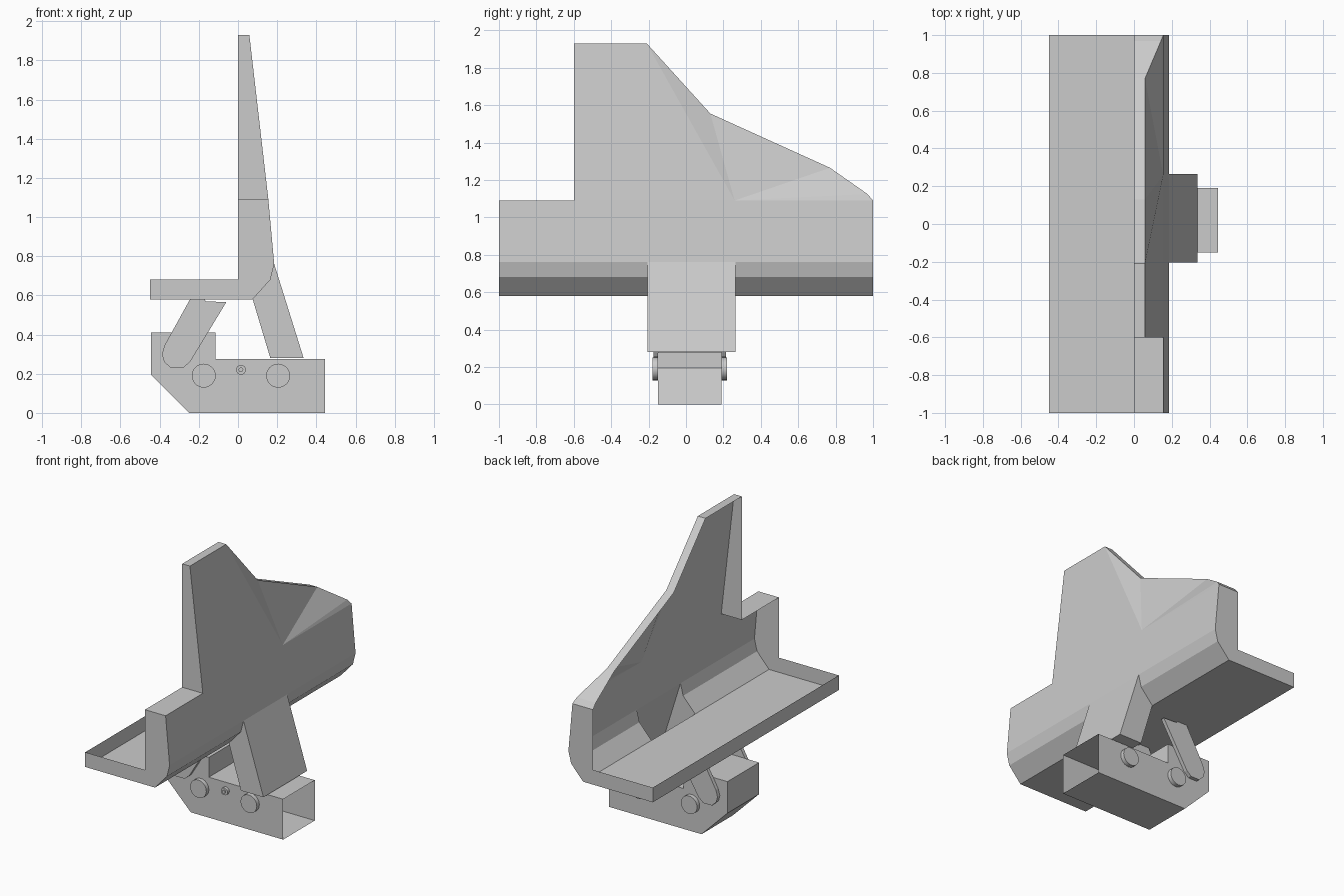
import bpy, math
from mathutils import Matrix

if "Cube" in bpy.data.objects:
    bpy.data.objects.remove(bpy.data.objects["Cube"])


def mesh(name, verts, faces):
    me = bpy.data.meshes.new(name)
    me.from_pydata(verts, [], faces)
    me.update()
    ob = bpy.data.objects.new(name, me)
    bpy.context.collection.objects.link(ob)
    return ob


def sweep(name, profile, y0, y1, skip=(), caps=True):
    """Extrude an (x, z) profile along y; skip leaves chosen sides open."""
    n = len(profile)
    verts = [(x, y, z) for y in (y0, y1) for x, z in profile]
    faces = [(i, (i + 1) % n, n + (i + 1) % n, n + i)
             for i in range(n) if i not in skip]
    if caps:
        faces += [tuple(range(n))[::-1], tuple(range(n, 2 * n))]
    return mesh(name, verts, faces)


def cylinder(name, x, y, z, r, depth, sides=24):
    bpy.ops.mesh.primitive_cylinder_add(vertices=sides, radius=r, depth=depth,
                                        location=(x, y, z),
                                        rotation=(math.pi / 2, 0, 0))
    bpy.context.object.name = name
    bpy.ops.object.shade_smooth_by_angle()


LEG0, LEG1 = -0.205, 0.265      # leg width
BOX0, BOX1 = -0.15, 0.19        # foot width

# open tray floor and lip
mesh("tray",
     [(x, y, z) for y in (-1, 1) for x, z in ((-.45, .68), (-.45, .58), (.075, .58))],
     [(0, 1, 4, 3), (1, 2, 5, 4)])

# L-shaped end walls
section = [(0, 1.09), (0, .68), (-.45, .68), (-.45, .58), (.075, .58),
           (.165, .68), (.185, .76), (.155, 1.09)]
for name, y in (("end_wall_front", -1), ("end_wall_back", 1)):
    mesh(name, [(x, y, z) for x, z in section],
         [tuple(range(8)) if y < 0 else tuple(range(8))[::-1]])

# chamfered lower edge, interrupted by the leg
for name, a, b in (("chamfer_front", -1, LEG0), ("chamfer_back", LEG1, 1)):
    sweep(name, section[4:7], a, b, skip=(2,), caps=False)

# main face band
mesh("face_band", [(.185, -1, .76), (.185, 1, .76), (.155, 1, 1.09), (.155, -1, 1.09)],
     [(0, 1, 2, 3)])

# raised fin: outline as (x, y, z), with faceted face and rim back to x = 0
fin = [(.155, -1, 1.09), (.155, -.6, 1.09), (.058, -.6, 1.93), (.058, -.21, 1.93),
       (.058, .13, 1.555), (.058, .77, 1.265), (.143, .97, 1.125), (.155, 1, 1.09)]
mesh("fin_face", fin + [(.155, .26, 1.09)],
     [(1, 3, 2), (1, 8, 3), (8, 4, 3), (8, 5, 4), (8, 6, 5), (8, 7, 6)])
n = len(fin)
mesh("fin_rim", fin + [(0, y, z) for x, y, z in fin],
     [(i, i + 1, n + i + 1, n + i) for i in range(n - 1)])

# hollow leg, open at the top into the body
sweep("leg", [(.185, .76), (.335, .28), (.165, .28), (.075, .58), (.165, .68)],
      LEG0, LEG1, skip=(3, 4), caps=False)
for name, y in (("leg_side_front", LEG0), ("leg_side_back", LEG1)):
    mesh(name, [(x, y, z) for x, z in
                ((.185, .76), (.335, .28), (.165, .28), (.075, .58), (.165, .68))],
         [(0, 1, 2, 3, 4) if y > 0 else (4, 3, 2, 1, 0)])

# hollow foot, open at the +x end
sweep("foot", [(-.445, .41), (-.115, .41), (-.115, .275), (.445, .275),
               (.445, 0), (-.25, 0), (-.445, .195)], BOX0, BOX1, skip=(3,))

# rounded link arms and bolts on both sides
arm = [(-.06, .565), (-.165, .57), (-.17, .58), (-.245, .58), (-.375, .345),
       (-.388, .30), (-.378, .262), (-.345, .23), (-.28, .23), (-.245, .26)]
for side, y, s in (("front", BOX0, -1), ("back", BOX1, 1)):
    sweep("arm_" + side, arm, min(y, y + s * .025), max(y, y + s * .025))
    for i, x in enumerate((-.175, .205)):
        cylinder(f"bolt_{side}_{i}", x, y + s * .014, .19, .061, .028)

# small pin on the front
cylinder("pin_collar", .015, BOX0 - .01, .22, .025, .02, 16)
cylinder("pin", .015, BOX0 - .014, .22, .012, .028, 12)
